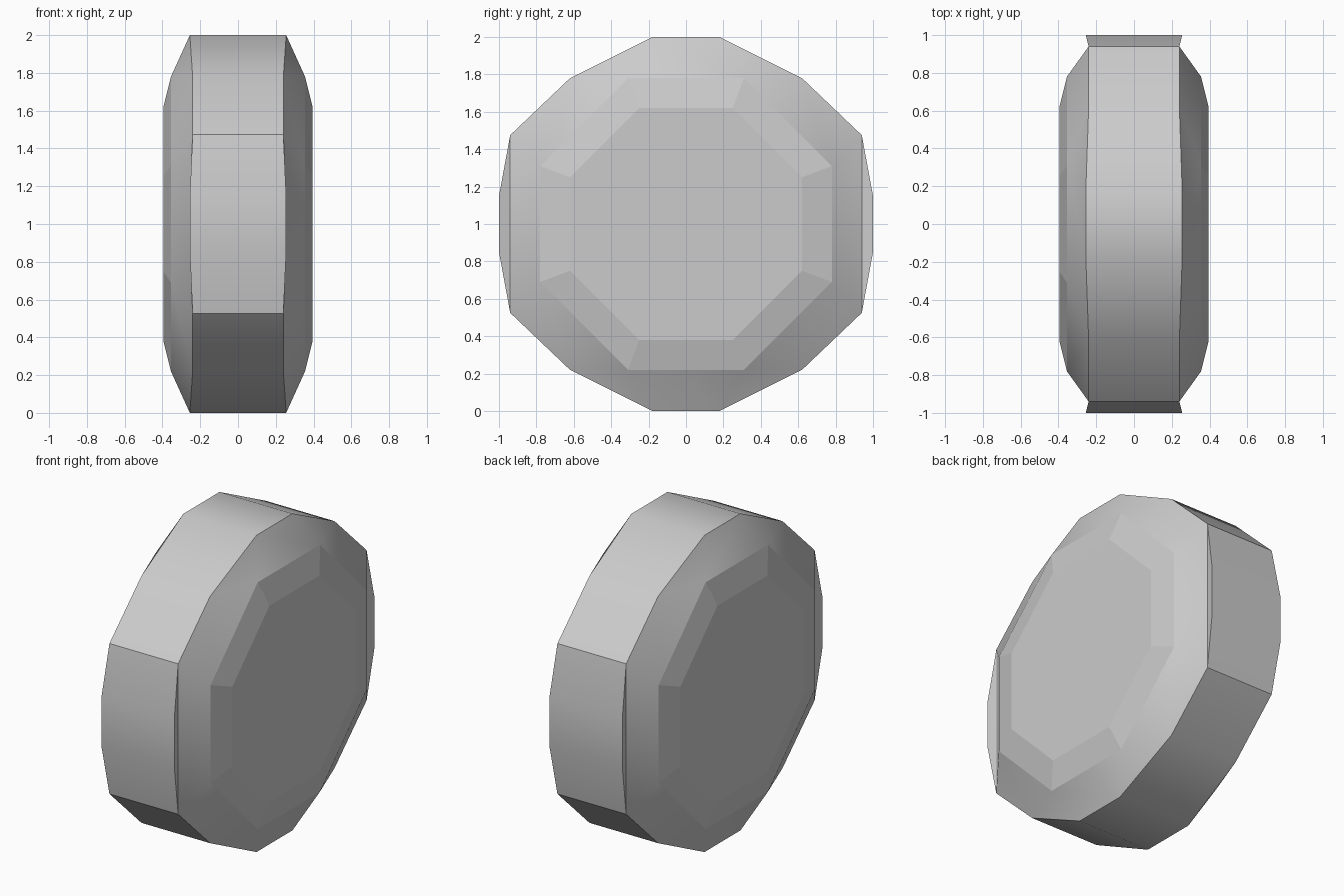
import bpy, bmesh, math

if "Cube" in bpy.data.objects:
    bpy.data.objects.remove(bpy.data.objects["Cube"])

# Quarter profiles (y, z from the hub, half width x), from top to side
TREAD = [(0.18, 1.0, 0.255), (0.62, 0.78, 0.24), (0.94, 0.475, 0.24), (1.0, 0.15, 0.255)]
SHOULDER = [(0.31, 0.78, 0.355), (0.78, 0.31, 0.355)]
HUB = [(0.25, 0.62, 0.395), (0.62, 0.25, 0.395)]


def full_ring(quarter):
    """Mirror a quarter profile into a closed loop."""
    half = quarter + [(y, -z, x) for y, z, x in reversed(quarter)]
    return half + [(-y, z, x) for y, z, x in reversed(half)]


bm = bmesh.new()


def add_ring(quarter, side):
    return [bm.verts.new((side * x, y, z + 1.0)) for y, z, x in full_ring(quarter)]


def face(verts, smooth=True):
    bm.faces.new(verts).smooth = smooth


tread_rings = []
for side in (1, -1):
    t, s, h = (add_ring(q, side) for q in (TREAD, SHOULDER, HUB))
    tread_rings.append(t)
    # flat hub disc and its flat chamfer
    face(h, False)
    for i in range(8):
        j = (i + 1) % 8
        face((s[i], s[j], h[j], h[i]), False)
    # sidewall: three triangles on each corner
    for k, flip in enumerate((False, True, False, True)):
        o = t[4 * k:4 * k + 4]
        p = s[2 * k:2 * k + 2]
        if flip:
            o, p = o[::-1], p[::-1]
        face((o[0], o[1], p[0]))
        face((o[1], p[1], p[0]))
        face((o[1], o[2], p[1]))
    # sidewall: top, bottom, and the straight front and back with their bulge
    face((t[15], t[0], s[0], s[7]))
    face((t[7], t[8], s[4], s[3]))
    for a, b in ((2, 1), (10, 5)):
        face((t[a], t[a + 3], s[b + 1], s[b]))
        face(t[a:a + 4])

# tread band
right, left = tread_rings
for i in range(16):
    j = (i + 1) % 16
    face((right[i], right[j], left[j], left[i]))

bmesh.ops.recalc_face_normals(bm, faces=bm.faces)
for e in bm.edges:
    e.smooth = e.calc_face_angle(0) < math.radians(30)

mesh = bpy.data.meshes.new("wheel")
bm.to_mesh(mesh)
bm.free()
wheel = bpy.data.objects.new("wheel", mesh)
bpy.context.collection.objects.link(wheel)
